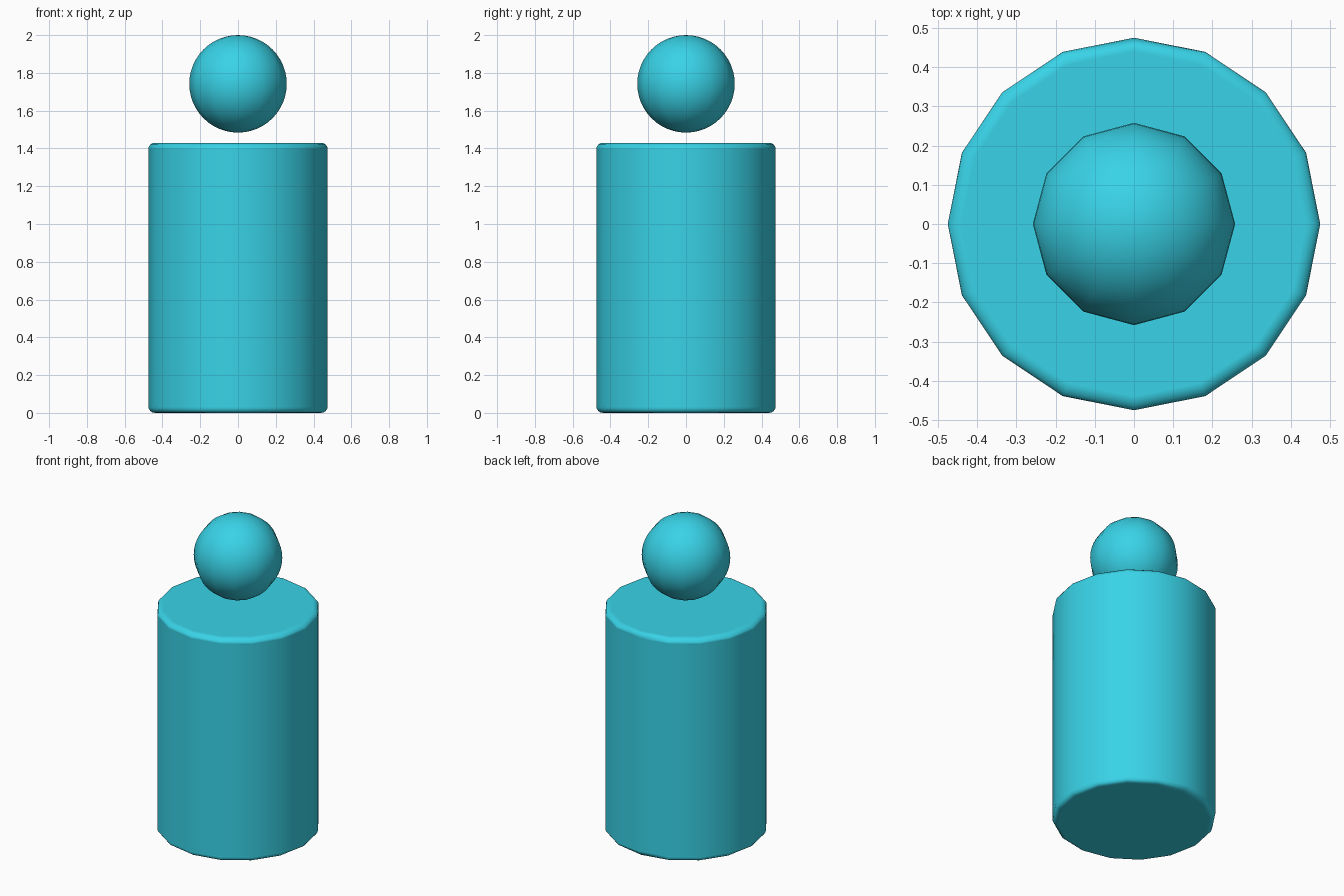
import bpy
import math

if "Cube" in bpy.data.objects:
    bpy.data.objects.remove(bpy.data.objects["Cube"])

cyan = bpy.data.materials.new("cyan")
cyan.diffuse_color = (0.04, 0.65, 0.8, 1.0)
cyan.use_nodes = True
cyan.node_tree.nodes["Principled BSDF"].inputs["Base Color"].default_value = cyan.diffuse_color


def finish(name):
    obj = bpy.context.object
    obj.name = name
    obj.data.materials.append(cyan)
    bpy.ops.object.shade_smooth()
    return obj


# Body: 16-sided upright cylinder with rounded rims
bpy.ops.mesh.primitive_cylinder_add(vertices=16, radius=0.475, depth=1.43,
                                    location=(0, 0, 0.715))
body = finish("body")
rim = body.modifiers.new("rounded_rims", 'BEVEL')
rim.width = 0.035
rim.segments = 4
rim.limit_method = 'ANGLE'
rim.angle_limit = math.radians(60)
rim.harden_normals = True

# Head: 12-sided ball floating just above the body
bpy.ops.mesh.primitive_uv_sphere_add(segments=12, ring_count=24, radius=0.258,
                                     location=(0, 0, 1.742))
finish("head")
